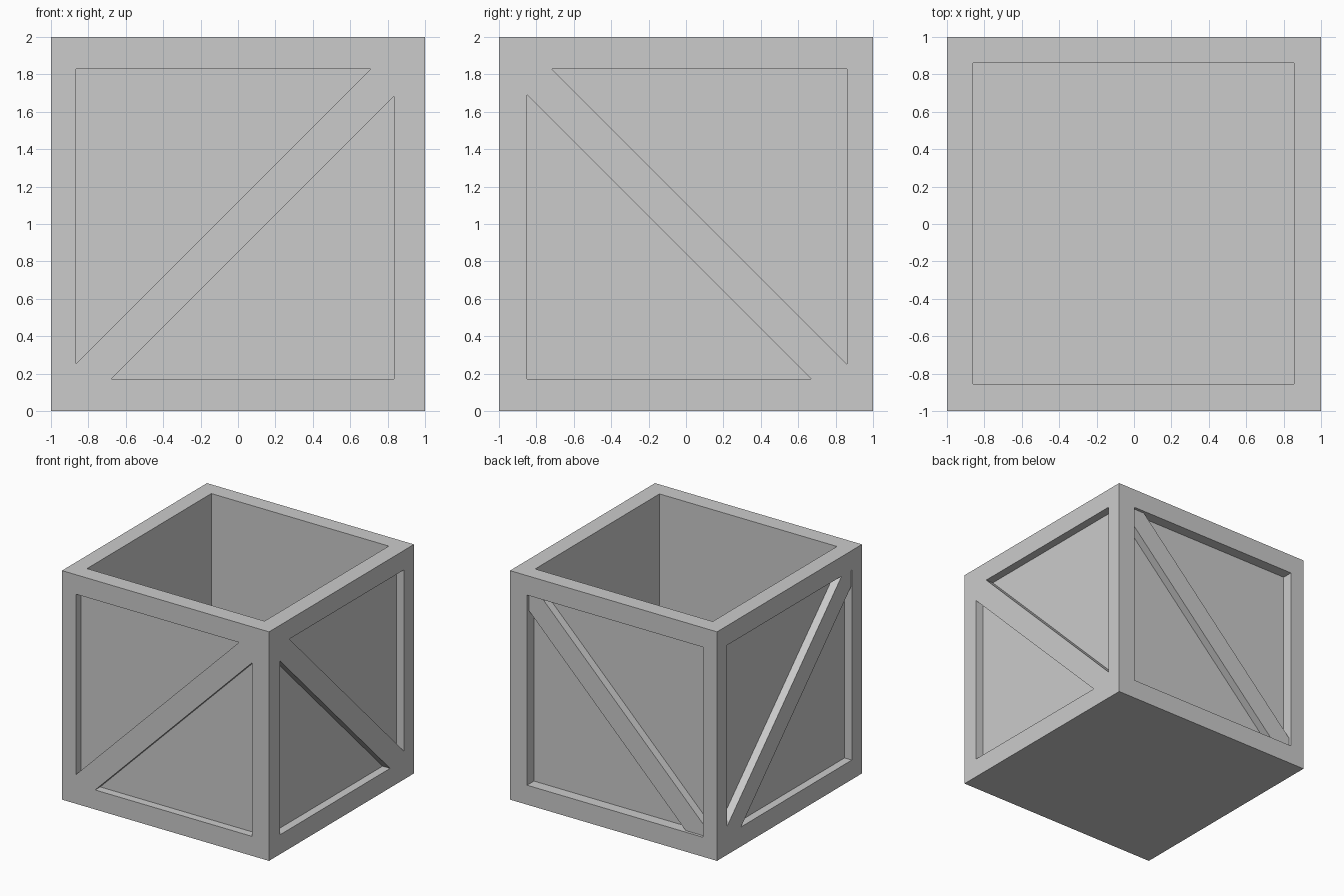
import bpy
import bmesh

if "Cube" in bpy.data.objects:
    bpy.data.objects.remove(bpy.data.objects["Cube"])

BOTTOM, TOP = 0.17, 1.83      # height range of the side recesses
FLOOR = 0.15                  # inside floor height


def make_box(name, lo, hi):
    bm = bmesh.new()
    bmesh.ops.create_cube(bm, size=1)
    for v in bm.verts:
        v.co = [(a + b) / 2 + c * (b - a) for a, b, c in zip(lo, hi, v.co)]
    mesh = bpy.data.meshes.new(name)
    bm.to_mesh(mesh)
    bm.free()
    obj = bpy.data.objects.new(name, mesh)
    bpy.context.collection.objects.link(obj)
    return obj


def make_prism(name, profile, place, near, far):
    """Extrude a (side, height) profile between two depths of a crate side."""
    bm = bmesh.new()
    face = bm.faces.new([bm.verts.new(place(u, near, z)) for u, z in profile])
    new = bmesh.ops.extrude_face_region(bm, geom=[face])["geom"]
    offset = [b - a for a, b in zip(place(0, near, 0), place(0, far, 0))]
    bmesh.ops.translate(bm, vec=offset,
                        verts=[g for g in new if isinstance(g, bmesh.types.BMVert)])
    bmesh.ops.recalc_face_normals(bm, faces=bm.faces)
    mesh = bpy.data.meshes.new(name)
    bm.to_mesh(mesh)
    bm.free()
    obj = bpy.data.objects.new(name, mesh)
    bpy.context.collection.objects.link(obj)
    return obj


def cut(target, cutter):
    mod = target.modifiers.new("cut", "BOOLEAN")
    mod.operation = "DIFFERENCE"
    mod.solver = "EXACT"
    mod.object = cutter
    bpy.context.view_layer.objects.active = target
    bpy.ops.object.modifier_apply(modifier=mod.name)
    bpy.data.objects.remove(cutter)


# Crate body with its open inside
body = make_box("crate_body", (-1, -1, 0), (1, 1, 2))
cut(body, make_box("inside_cutter", (-0.86, -0.855, FLOOR), (0.855, 0.86, 2.2)))

# Brace outlines: rising to +x on front and back, falling to +y on the sides
x_brace = [(-0.865, BOTTOM), (-0.68, BOTTOM), (0.835, 1.685),
           (0.835, TOP), (0.71, TOP), (-0.865, 0.255)]
y_brace = [(0.86, BOTTOM), (0.86, 0.25), (-0.72, TOP),
           (-0.85, TOP), (-0.85, 1.69), (0.67, BOTTOM)]

# name, along x, outward sign, side range, recess depth, brace setback, outline
sides = [("front", True, -1, (-0.865, 0.835), 0.07, 0.0, x_brace),
         ("back", True, 1, (-0.865, 0.835), 0.095, 0.025, x_brace),
         ("right", False, 1, (-0.85, 0.86), 0.072, 0.0, y_brace),
         ("left", False, -1, (-0.86, 0.865), 0.07, 0.0, y_brace)]

# Recessed panel and diagonal brace on each side
for name, along_x, sign, (u0, u1), depth, setback, outline in sides:
    def place(u, d, z):
        return (u, sign * d, z) if along_x else (sign * d, u, z)
    square = [(u0, BOTTOM), (u1, BOTTOM), (u1, TOP), (u0, TOP)]
    cut(body, make_prism(name + "_cutter", square, place, 1 - depth, 1.2))
    make_prism(name + "_brace", outline, place, 1 - depth, 1 - setback)
